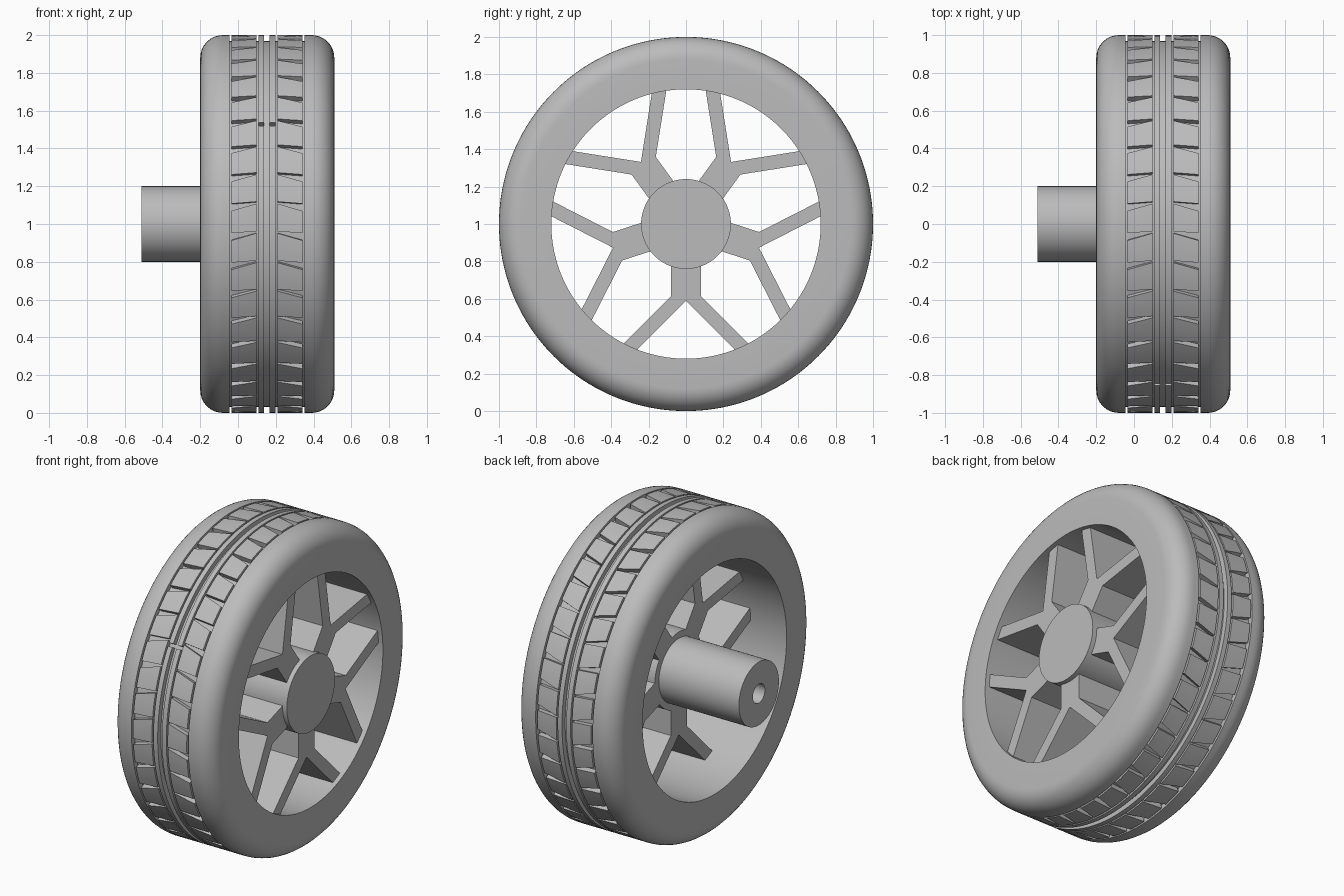
import bpy, bmesh
from math import sin, cos, pi, radians

if "Cube" in bpy.data.objects:
    bpy.data.objects.remove(bpy.data.objects["Cube"])

GREY = (0.5, 0.5, 0.5, 1)
mat = bpy.data.materials.new("plain grey")
mat.use_nodes = True
mat.diffuse_color = GREY
mat.node_tree.nodes["Principled BSDF"].inputs["Base Color"].default_value = GREY

MID = 0.153            # middle plane of the tyre across its width
FACE, BACK = 0.51, -0.2
TREAD, FLOOR = 1.0, 0.968


def finish(name, bm):
    bmesh.ops.recalc_face_normals(bm, faces=bm.faces)
    mesh = bpy.data.meshes.new(name)
    bm.to_mesh(mesh)
    bm.free()
    mesh.materials.append(mat)
    ob = bpy.data.objects.new(name, mesh)
    bpy.context.collection.objects.link(ob)
    bpy.ops.object.select_all(action='DESELECT')
    ob.select_set(True)
    bpy.context.view_layer.objects.active = ob
    bpy.ops.object.shade_smooth_by_angle(angle=radians(30))
    return ob


def on_wheel(x, radius, angle):
    """Point at an angle above the front, around the wheel axis."""
    return (x, -radius * cos(angle), 1 + radius * sin(angle))


def lathe(name, profile, segments, closed=False):
    """Spin (x, radius) points around the wheel axis."""
    bm = bmesh.new()
    rings = [[bm.verts.new(on_wheel(x, r, 2 * pi * i / segments))
              for i in range(segments)] for x, r in profile]
    pairs = list(zip(rings, rings[1:]))
    if closed:
        pairs.append((rings[-1], rings[0]))
    else:
        bm.faces.new(rings[0])
        bm.faces.new(rings[-1])
    for a, b in pairs:
        for i in range(segments):
            j = (i + 1) % segments
            bm.faces.new((a[i], a[j], b[j], b[i]))
    return finish(name, bm)


def arc_block(bm, xa, xb, span_a, span_b, steps):
    """Curved tread piece; each side has its own (start, end) in degrees."""
    rows = []
    for i in range(steps + 1):
        t = i / steps
        a, b = (radians(s + (e - s) * t) for s, e in (span_a, span_b))
        rows.append([bm.verts.new(on_wheel(*p)) for p in (
            (xa, FLOOR - 0.01, a), (xa, TREAD, a),
            (xb, TREAD, b), (xb, FLOOR - 0.01, b))])
    for r, s in zip(rows, rows[1:]):
        for k in range(4):
            m = (k + 1) % 4
            bm.faces.new((r[k], r[m], s[m], s[k]))
    bm.faces.new(rows[0])
    bm.faces.new(rows[-1])


# Tyre body: rounded shoulders and a sunken tread floor
ROUND, STEPS = 0.12, 9
arc = [pi / 2 * i / STEPS for i in range(STEPS + 1)]
back_shoulder = [(BACK + ROUND * (1 - cos(a)), TREAD - ROUND * (1 - sin(a))) for a in arc]
front_shoulder = [(FACE - ROUND * (1 - cos(a)), TREAD - ROUND * (1 - sin(a)))
                  for a in reversed(arc)]
half = 0.199
channel = [(MID - half, TREAD), (MID - half, FLOOR), (MID + half, FLOOR), (MID + half, TREAD)]
lathe("tyre", [(BACK, 0.72)] + back_shoulder + channel + front_shoulder + [(FACE, 0.72)],
      160, closed=True)

# Tread blocks: two mirrored rows with wedge shaped gaps
PITCH = 9
for side, name in ((-1, "tread_blocks_right"), (1, "tread_blocks_left")):
    bm = bmesh.new()
    for k in range(360 // PITCH):
        base = k * PITCH - 3
        arc_block(bm, MID + side * 0.188, MID + side * 0.055,
                  (base + 0.2, base + 7), (base + 0.8, base + 9.2), 4)
    finish(name, bm)

# Centre ribs, interrupted by one seam
for side, name in ((-1, "centre_rib_right"), (1, "centre_rib_left")):
    bm = bmesh.new()
    span = (32.5, 391.3)
    arc_block(bm, MID + side * 0.045, MID + side * 0.015, span, span, 160)
    finish(name, bm)

# Hub cap and bored axle
lathe("hub", [(0.05, 0.24), (FACE, 0.24)], 96)
lathe("axle", [(0.06, 0.06), (0.06, 0.2), (-0.51, 0.2), (-0.51, 0.06)], 96, closed=True)

# Five forked spokes running from the hub into the tyre
right_half = [(0.08, -0.15), (0.08, -0.385), (0.38, -0.685), (0.30, -0.71)]
outline = right_half + [(0, -0.41)] + [(-y, z) for y, z in reversed(right_half)]
for n in range(5):
    turn = 2 * pi * n / 5
    bm = bmesh.new()
    ends = [[bm.verts.new((x, y * cos(turn) - z * sin(turn),
                           1 + y * sin(turn) + z * cos(turn))) for y, z in outline]
            for x in (0.05, 0.48)]
    for ring in ends:
        bm.faces.new(ring)
    for i in range(len(outline)):
        j = (i + 1) % len(outline)
        bm.faces.new((ends[0][i], ends[0][j], ends[1][j], ends[1][i]))
    finish(f"spoke_{n + 1}", bm)
